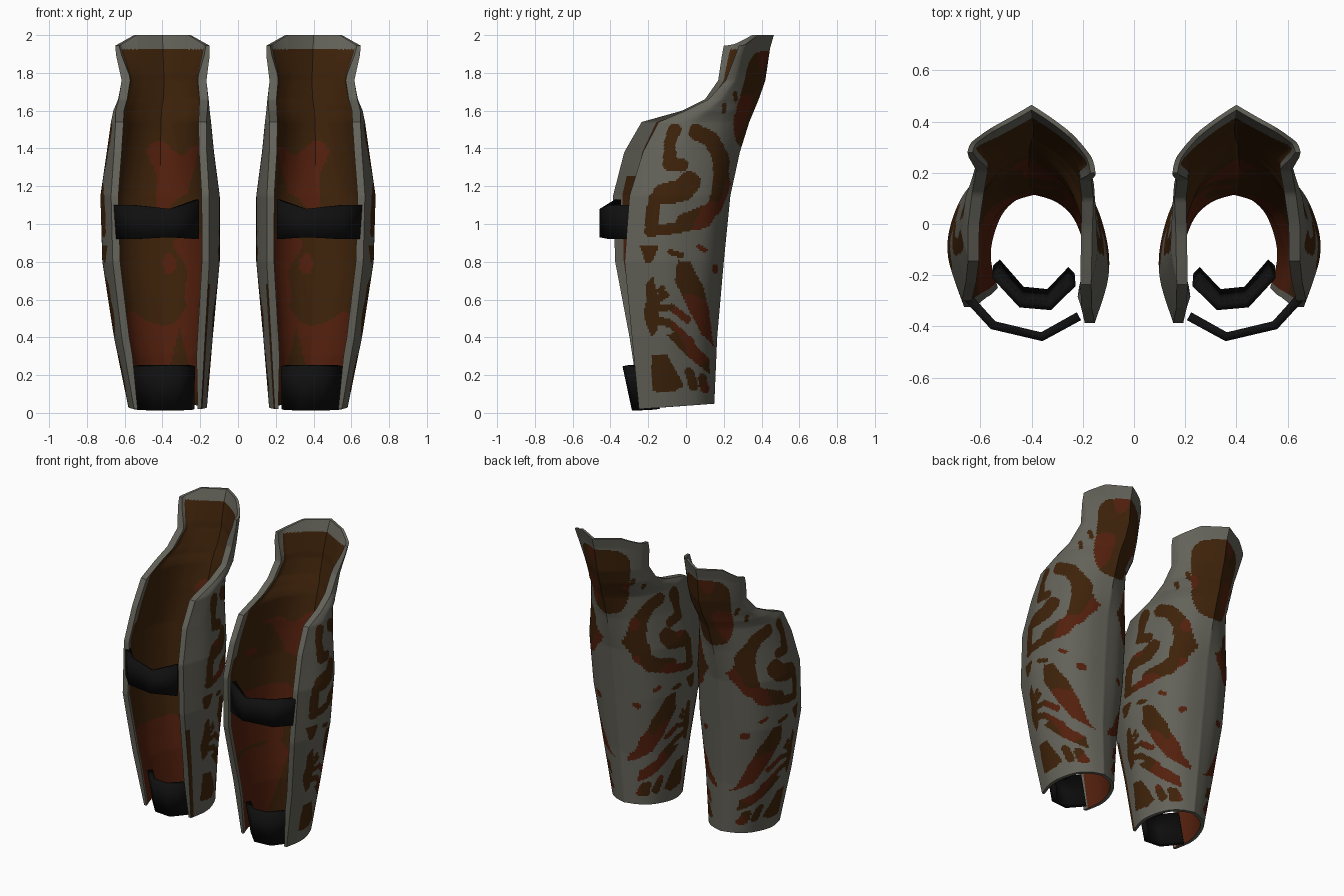
import bpy, bmesh, math
from mathutils import Vector, noise

cube = bpy.data.objects.get("Cube")
if cube:
    bpy.data.objects.remove(cube, do_unlink=True)


def material(name, color, rough=0.85):
    m = bpy.data.materials.new(name)
    m.use_nodes = True
    m.diffuse_color = (*color, 1)
    bsdf = next(n for n in m.node_tree.nodes if n.type == 'BSDF_PRINCIPLED')
    bsdf.inputs["Base Color"].default_value = (*color, 1)
    bsdf.inputs["Roughness"].default_value = rough
    return m


bone = material("bone_grey", (0.126, 0.123, 0.10))
brown = material("dark_brown", (0.047, 0.016, 0.003))
rust = material("rust_red", (0.086, 0.014, 0.004))
black = material("black_strap", (0.005, 0.005, 0.005))
GREY, BROWN, RUST = 0, 1, 2

# Profile rows: z, inner x, outer x, outer front y, inner front y, back y, pointedness
ROWS = [
    (0.02, .165, .58, -.25, -.24, .15, .15),
    (0.40, .135, .655, -.285, -.30, .165, .1),
    (0.80, .10, .715, -.32, -.38, .20, 0),
    (1.15, .10, .725, -.29, -.395, .235, 0),
    (1.38, .127, .695, -.22, -.335, .285, .2),
    (1.54, .14, .675, -.14, -.24, .335, .4),
    (1.60, .145, .665, 0, -.02, .36, .6),
    (1.66, .15, .64, .12, .10, .385, .8),
    (1.76, .163, .62, .21, .17, .42, .9),
    (1.93, .15, .645, .26, .19, .445, 1),
    (2.00, .15, .65, .28, .20, .465, 1),
]
# Half cross-sections from front edge to back ridge
ROUND = [(.83, 0), (1, .3), (.97, .55), (.77, .81), (.43, .95), (0, 1)]
VEE = [(1, 0), (.97, .14), (.9, .27), (.64, .54), (.32, .78), (0, 1)]
STEPS = [22, 16, 14, 10, 8]
LEVELS = 215


def curve(half):
    """Smooth half section, mirrored so that the back ridge stays crisp."""
    out = []
    for i, steps in enumerate(STEPS):
        a, b, c, d = (Vector(half[min(max(i + k, 0), len(half) - 1)]) for k in (-1, 0, 1, 2))
        for s in range(steps):
            t = s / steps
            out.append(0.5 * (2 * b + (c - a) * t + (2 * a - 5 * b + 4 * c - d) * t * t
                              + (3 * b - a - 3 * c + d) * t ** 3))
    return out + [Vector(half[-1])] + [Vector((-p.x, p.y)) for p in out[::-1]]


ROUND_CURVE, VEE_CURVE = curve(ROUND), curve(VEE)
COLS = len(ROUND_CURVE)


def row_at(z):
    for a, b in zip(ROWS, ROWS[1:]):
        if z <= b[0]:
            t = (z - a[0]) / (b[0] - a[0])
            return [p + (q - p) * t for p, q in zip(a, b)]
    return list(ROWS[-1])


def section(z, inset):
    z, xi, xo, fo, fi, back, vee = row_at(z)
    cx, half = (xi + xo) / 2, (xo - xi) / 2 - inset
    pts = []
    for r, v in zip(ROUND_CURVE, VEE_CURVE):
        s = r.lerp(v, vee)
        front = fo + (fi - fo) * (1 - s.x) / 2
        drop = max(0, abs(s.x) - .6) * .14 * max(0, (z - 1.76) / .24)
        lift = .03 * s.y * max(0, 1 - z / .4)
        pts.append(Vector((cx + s.x * half, front + s.y * (back - inset - front), z - drop + lift)))
    return pts


# Painted strokes on the sides: radius, then (y, z) path
STROKES = [
    (.042, [(.05, 1.49), (.13, 1.45), (.185, 1.36), (.19, 1.22), (.16, 1.1), (.1, 1.03)]),
    (.035, [(-.06, 1.5), (-.085, 1.42), (-.09, 1.32), (-.02, 1.31)]),
    (.058, [(-.12, 1.16), (-.02, 1.18), (.02, 1.22)]),
    (.035, [(-.16, 1.13), (-.18, 1.0)]),
    (.055, [(.1, 1.04), (.0, 1.01)]),
    (.03, [(0, .985), (-.1, .97), (-.19, .96)]),
    (.016, [(-.08, .85), (-.03, .84)]),
    (.016, [(-.16, .6), (-.11, .63)]),
    (.02, [(-.18, .55), (-.08, .56), (.0, .5)]),
    (.02, [(-.17, .49), (-.08, .47), (.02, .38)]),
    (.013, [(-.14, .645), (-.12, .66)]),
    (.025, [(.02, .21), (.04, .14)]),
    (.025, [(.09, .18), (.1, .13)]),
    (.013, [(.155, .75), (.16, .77)]),
    (.012, [(.2, 1.6), (.2, 1.63)]),
    (.012, [(.26, 1.66), (.26, 1.69)]),
    (.013, [(.07, .88), (.1, .86)]),
]
# Painted filled shapes on the sides: (y, z) corners
SHAPES = [
    [(-.04, .81), (.02, .8), (.09, .67), (.13, .52), (.15, .35), (.08, .42), (.01, .55), (-.06, .7)],
    [(-.21, .68), (-.17, .72), (-.14, .56), (-.15, .44), (-.19, .41), (-.22, .52)],
    [(-.11, .42), (-.02, .43), (.08, .33), (.13, .28), (.13, .2), (.03, .28)],
    [(-.18, .31), (-.1, .31), (-.06, .24), (-.01, .14), (-.06, .11), (-.18, .12)],
    [(-.24, .88), (-.14, .88), (-.18, .8), (-.22, .79)],
]


def near_path(p, path, radius):
    for a, b in zip(path, path[1:]):
        a, d = Vector(a), Vector(b) - Vector(a)
        t = min(1, max(0, (p - a).dot(d) / d.length_squared))
        if (p - a - d * t).length < radius:
            return True
    return False


def inside(p, poly):
    hit = False
    for (ay, az), (by, bz) in zip(poly, poly[1:] + poly[:1]):
        if (az > p.y) != (bz > p.y) and p.x < ay + (by - ay) * (p.y - az) / (bz - az):
            hit = not hit
    return hit


def outer_paint(c, u):
    n = noise.noise(c * 5)
    row = row_at(min(c.z, 2))
    # patch over the back of the flared top
    dx = (c.x - (row[1] + row[2]) / 2) / (.155 + .15 * (c.z - 1.66))
    if c.y > .24 and dx ** 4 + ((c.z - 1.665) / .25) ** 4 < 1:
        return RUST if n > .2 else BROWN
    # lower strip beside the inner front edge
    if u > .95 and c.z < .68:
        return BROWN
    wobble = noise.noise(c * 9) * .012
    p = Vector((c.y + wobble, c.z - wobble))
    if any(near_path(p, path, r) for r, path in STROKES) or any(inside(p, s) for s in SHAPES):
        if c.z > 1.12:
            return RUST if n > .32 else BROWN
        return RUST if c.y + .35 * n > .03 else BROWN
    return GREY


def inner_paint(c, u):
    border = .05 + .05 * (c.z > 1.25) + max(0, c.z - 1.56) * .2
    if c.z > 1.925 or min(u, 1 - u) < border:
        return GREY
    n = noise.noise(c * 5) * .12
    wedge = c.z < .45 and abs(c.x - .31) < .25 * (.45 - c.z)
    low = c.z + n < .57 and not wedge
    mid = c.x + n < .28 and .57 < c.z < .95
    spot = math.hypot(c.x - .36, (c.z - .79) / 1.6) < .035
    high = abs(c.x + n - .33) < .13 and 1.1 < c.z + n < 1.42
    return RUST if low or mid or spot or high else BROWN


def finish(obj, mats, angle):
    bpy.context.collection.objects.link(obj)
    for m in mats:
        obj.data.materials.append(m)
    bpy.ops.object.select_all(action='DESELECT')
    obj.select_set(True)
    bpy.context.view_layer.objects.active = obj
    bpy.ops.object.shade_smooth_by_angle(angle=math.radians(angle))
    obj.modifiers.new("Mirror", 'MIRROR').use_mirror_merge = False


# Open shell guards: closed outer and inner wall loops stacked by height, thin at both ends
bm = bmesh.new()
loops = []
for k in range(LEVELS + 1):
    z = ROWS[0][0] + (ROWS[-1][0] - ROWS[0][0]) * k / LEVELS
    thick = .02 + .027 * min(1, z / .3, (2 - z) / .2)
    loops.append([bm.verts.new(p) for p in section(z, 0) + section(z, thick)[::-1]])
count = 2 * COLS
for lo, hi in zip(loops, loops[1:]):
    for j in range(count):
        k = (j + 1) % count
        f = bm.faces.new((lo[j], lo[k], hi[k], hi[j]))
        c = f.calc_center_median()
        if j < COLS - 1:
            f.material_index = outer_paint(c, j / COLS)
        elif COLS <= j < count - 1:
            f.material_index = inner_paint(c, (j - COLS) / COLS)
for loop in (loops[0], loops[-1]):
    for j in range(COLS - 1):
        bm.faces.new((loop[j], loop[j + 1], loop[count - 2 - j], loop[count - 1 - j]))
bmesh.ops.recalc_face_normals(bm, faces=bm.faces)
mesh = bpy.data.meshes.new("shin_guards")
bm.to_mesh(mesh)
bm.free()
finish(bpy.data.objects.new("shin_guards", mesh), (bone, brown, rust), 35)


# Straps: bent bands given as (x, y, bottom z, top z), with a forward lean
def strap(name, path, lean):
    bm = bmesh.new()
    pairs = [(bm.verts.new((x + (.4 - x) * lean * .5, y + lean, lo)), bm.verts.new((x, y, hi)))
             for x, y, lo, hi in path]
    for (a, b), (c, d) in zip(pairs, pairs[1:]):
        bm.faces.new((a, b, d, c))
    mesh = bpy.data.meshes.new(name)
    bm.to_mesh(mesh)
    bm.free()
    obj = bpy.data.objects.new(name, mesh)
    solid = obj.modifiers.new("Solidify", 'SOLIDIFY')
    solid.thickness, solid.offset = .035, 0
    finish(obj, (black,), 20)


strap("upper_straps", [(.215, -.36, .92, 1.13), (.36, -.44, .93, 1.08),
                       (.55, -.395, .92, 1.1), (.655, -.28, .92, 1.1)], 0)
strap("lower_straps", [(.24, -.23, .02, .25), (.33, -.32, .015, .25),
                       (.44, -.31, .015, .25), (.54, -.2, .02, .25)], .05)
